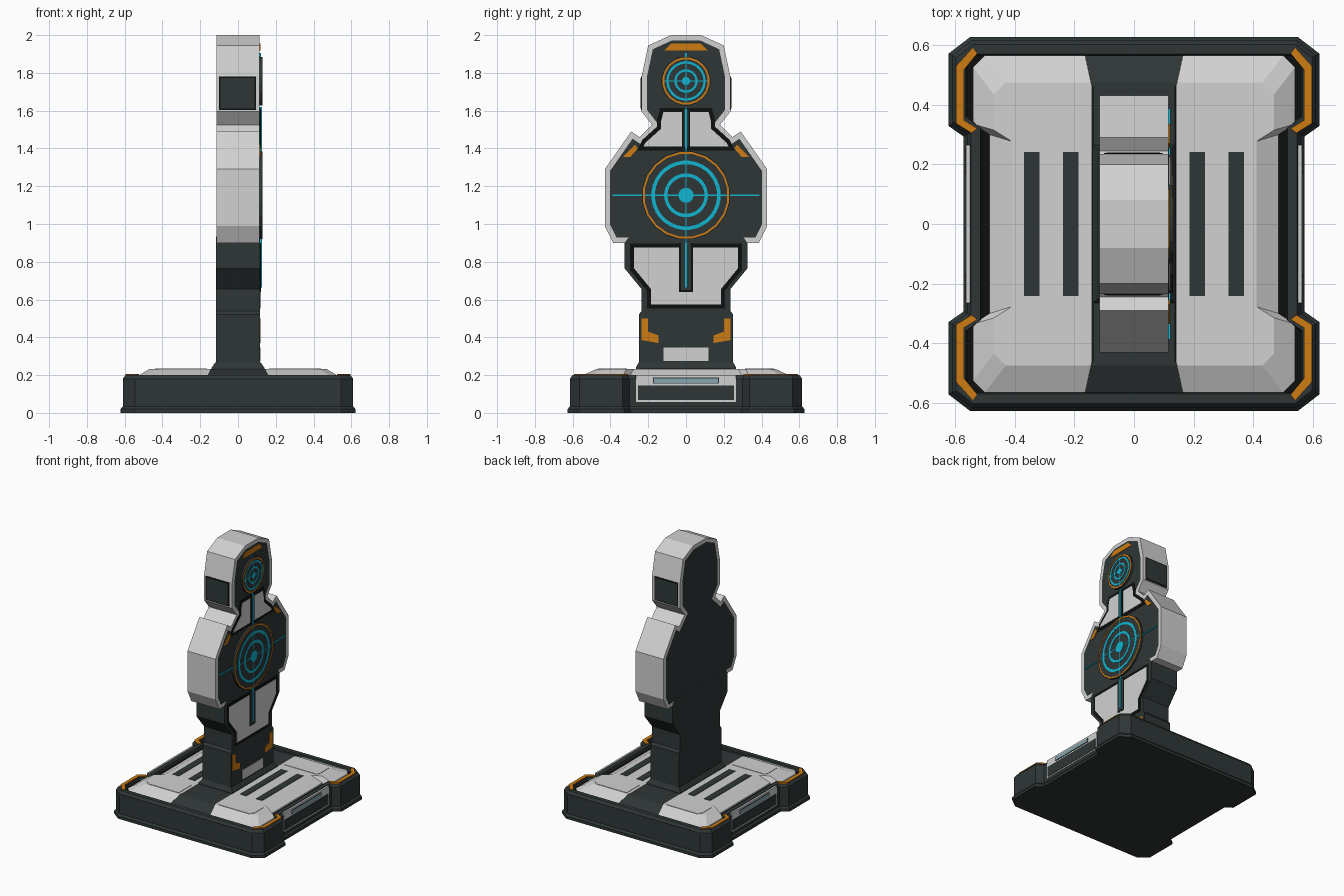
import bpy, bmesh, math
from mathutils import Vector

cube = bpy.data.objects.get("Cube")
if cube:
    bpy.data.objects.remove(cube)


def material(name, r, g, b):
    m = bpy.data.materials.new(name)
    m.use_nodes = True
    m.diffuse_color = (r, g, b, 1)
    bsdf = m.node_tree.nodes["Principled BSDF"]
    bsdf.inputs["Base Color"].default_value = (r, g, b, 1)
    bsdf.inputs["Roughness"].default_value = 0.6
    return m


WHITE = material("light grey", 0.64, 0.64, 0.64)
DARK = material("dark slate", 0.028, 0.037, 0.037)
BLACK = material("near black", 0.004, 0.005, 0.005)
ORANGE = material("orange", 0.62, 0.2, 0.006)
CYAN = material("cyan", 0.005, 0.47, 0.64)
HAZE = material("grey blue", 0.25, 0.39, 0.44)


def solid(name, layers, mat, axis="x", cap=None, low_cap=None, closed=False):
    """Skin a stack of 2D outlines placed along an axis; closed makes a ring."""
    bm = bmesh.new()
    loops = []
    for pts, h in layers:
        loops.append([bm.verts.new((h, a, b) if axis == "x" else (a, b, h)) for a, b in pts])
    pairs = list(zip(loops, loops[1:]))
    if closed:
        pairs.append((loops[-1], loops[0]))
    for lo, hi in pairs:
        n = len(lo)
        for i in range(n):
            j = (i + 1) % n
            bm.faces.new((lo[i], lo[j], hi[j], hi[i]))
    if not closed:
        bm.faces.new(loops[0][::-1]).material_index = 2 if low_cap else 0
        bm.faces.new(loops[-1]).material_index = 1 if cap else 0
    bmesh.ops.recalc_face_normals(bm, faces=bm.faces)
    me = bpy.data.meshes.new(name)
    bm.to_mesh(me)
    bm.free()
    for m in (mat, cap or mat, low_cap or mat):
        me.materials.append(m)
    ob = bpy.data.objects.new(name, me)
    bpy.context.collection.objects.link(ob)
    return ob


def plate(name, pts, mat, lo, hi, axis="x"):
    return solid(name, [(pts, lo), (pts, hi)], mat, axis)


def rect(a0, a1, b0, b1):
    return [(a0, b0), (a1, b0), (a1, b1), (a0, b1)]


def flip(pts):
    return [(-a, b) for a, b in reversed(pts)]


def sym(half):
    """Complete a right half, listed bottom to top, across the first axis."""
    return half + flip(half)


def flip_b(pts):
    return [(a, -b) for a, b in reversed(pts)]


def inset(pts, d):
    """Mitred inward offset of a counter-clockwise outline."""
    out = []
    for i, p in enumerate(pts):
        p = Vector(p)
        e1 = (p - Vector(pts[i - 1])).normalized()
        e2 = (Vector(pts[(i + 1) % len(pts)]) - p).normalized()
        n1, n2 = Vector((-e1.y, e1.x)), Vector((-e2.y, e2.x))
        q = p + (n1 + n2) * d / (1 + n1.dot(n2))
        out.append((q.x, q.y))
    return out


def circle(r, cz, n):
    return [(r * math.cos(math.tau * (i + .5) / n), cz + r * math.sin(math.tau * (i + .5) / n))
            for i in range(n)]


def ring(name, r0, r1, cz, n, mat, lo, hi):
    a, b = circle(r0, cz, n), circle(r1, cz, n)
    solid(name, [(a, lo), (b, lo), (b, hi), (a, hi)], mat, closed=True)


# Base: flanged tray with raised rim and black groove floor
corner = [(.56, .3), (.61, .335), (.61, .565), (.545, .615)]
tray = sym(flip_b(corner) + corner)
solid("base_tray", [(inset(tray, -.012), 0), (inset(tray, -.012), .02), (tray, .035), (tray, .18),
                    (inset(tray, .014), .2), (inset(tray, .045), .2), (inset(tray, .05), .18)],
      DARK, "z", cap=BLACK)

# Orange corner brackets on the rim
outer, inner = inset(corner, .016), inset(corner, .042)
bracket = [(.545, .305), (.596, .337), (.596, .53), (.54, .592),
           (.525, .572), (.57, .517), (.57, .348), (.525, .32)]
for sx in (1, -1):
    for sy in (1, -1):
        plate("corner_bracket", [(sx * a, sy * b) for a, b in bracket], ORANGE, .197, .206, "z")

# Deck: two bevelled light shells with grooves and panels
low = [(.485, .3), (.54, .335), (.54, .525), (.5, .565), (.165, .565), (.14, .465)]
high = [(.41, .277), (.47, .315), (.47, .435), (.43, .475), (.145, .475), (.14, .46)]
panel = [(.163, .313), (.425, .313), (.44, .328), (.44, .44), (.415, .465), (.163, .465)]
for s in (1, -1):
    def side(pts):
        return [(s * a, b) for a, b in pts]
    solid("deck_shell", [(side(flip_b(p) + p), z) for p, z in ((low, .175), (low, .19), (high, .232))],
          WHITE, "z")
    for p in (panel, flip_b(panel)):
        plate("deck_panel", side(p), WHITE, .23, .235, "z")
    for a in (.186, .317):
        plate("deck_groove", side(rect(a, a + .052, -.242, .242)), DARK, .23, .235, "z")

# Dark centre spine and collar under the post
spine_low = sym([(.165, -.565), (.14, -.465), (.14, .465), (.165, .565)])
spine_high = sym([(.145, -.475), (.138, -.46), (.138, .46), (.145, .475)])
solid("deck_spine", [(spine_low, .175), (spine_low, .19), (spine_high, .23)], DARK, "z")
solid("post_collar", [(rect(-.139, .139, -.265, .265), .225), (rect(-.139, .139, -.265, .265), .24),
                      (rect(-.12, .12, -.25, .25), .268)], DARK, "z")

# Side panels of the base
for s in (1, -1):
    for name, pts, mat, depth in (
            ("side_frame", rect(-.265, .265, .058, .2), WHITE, .563),
            ("side_inlay", rect(-.255, .255, .067, .145), DARK, .566),
            ("side_strip_edge", rect(-.175, .175, .155, .187), DARK, .565),
            ("side_strip", rect(-.17, .17, .159, .183), HAZE, .567)):
        plate(name, pts, mat, s * .55, s * depth)

# Post
post = sym([(.25, .25), (.25, .52), (.235, .54), (.235, .655), (.325, .765), (.325, .9), (.3, .935)])
plate("post", post, DARK, -.116, .116)

# Upper body: light shell around a dark core
body = sym([(.385, .9), (.43, .99), (.43, 1.29), (.29, 1.49), (.245, 1.46), (.18, 1.525),
            (.235, 1.595), (.235, 1.78), (.2, 1.945), (.08, 2.0)])
core = inset(body, .028)
solid("body_shell", [(core, -.115), (body, -.115), (body, .115), (core, .115)],
      WHITE, cap=DARK, low_cap=DARK)

# Dark windows on both sides of the head
for s in (1, -1):
    for name, w, mat, d in (("head_window_edge", 0, BLACK, .238), ("head_window", .008, DARK, .24)):
        ys = sorted((s * .23, s * d))
        plate(name, rect(*ys, 1.603 + w, 1.78 - w), mat, -.1 + w, .095 - w)

# Light inlays with black borders
belly = sym([(.185, .575), (.185, .655), (.275, .765), (.275, .875)])
neck = sym([(.225, 1.41), (.215, 1.43), (.132, 1.505), (.132, 1.545), (.12, 1.592)])
for name, pts in (("belly_inlay", belly), ("neck_inlay", neck)):
    plate(name + "_border", inset(pts, -.022), BLACK, .11, .118)
    plate(name, pts, WHITE, .11, .12)
for z0, z1, w in ((.64, .9, .036), (1.4, 1.605, .022)):
    plate("slot_border", rect(-w, w, z0, z1), BLACK, .11, .121)
    plate("slot", rect(-w + .01, w - .01, z0 + .01, z1), DARK, .11, .122)

# Orange accents
crest = sym([(.115, 1.918), (.08, 1.955)])
plate("head_crest", crest, ORANGE, .11, .119)
shoulder = [(.335, 1.355), (.27, 1.42), (.255, 1.4), (.295, 1.355)]
hook = [(.145, .37), (.235, .385), (.235, .5), (.2, .5), (.2, .43), (.145, .41)]
for name, pts in (("shoulder_mark", shoulder), ("post_hook", hook)):
    plate(name, pts, ORANGE, .11, .12)
    plate(name, flip(pts), ORANGE, .11, .12)
plate("post_label", rect(-.12, .12, .275, .345), WHITE, .11, .12)

# Cyan sight lines
plate("sight_line_low", rect(-.006, .006, .665, .93), CYAN, .11, .126)
plate("sight_line_neck", rect(-.006, .006, 1.37, 1.62), CYAN, .11, .126)
plate("sight_line_top", rect(-.004, .004, 1.87, 1.905), CYAN, .11, .122)
plate("sight_line_chest", rect(-.388, .388, 1.148, 1.156), CYAN, .11, .122)

# Target discs: centre height, radius, cyan rings (inner, outer), dot radius
for name, cz, r, rings, dot in (
        ("chest", 1.152, .235, ((.165, .184), (.098, .116)), .04),
        ("head", 1.757, .13, ((.092, .104), (.05, .062)), .022)):
    plate(name + "_disc", circle(r, cz, 20), DARK, .11, .129)
    ring(name + "_orange_ring", r - .014, r - .004, cz, 20, ORANGE, .125, .131)
    for a, b in rings:
        ring(name + "_cyan_ring", a, b, cz, 32, CYAN, .125, .131)
    plate(name + "_dot", circle(dot, cz, 16), CYAN, .125, .131)
    reach = r - .016
    plate(name + "_cross_flat", rect(-reach, reach, cz - .003, cz + .003), CYAN, .125, .1305)
    plate(name + "_cross_tall", rect(-.003, .003, cz - reach, cz + reach), CYAN, .125, .1305)
